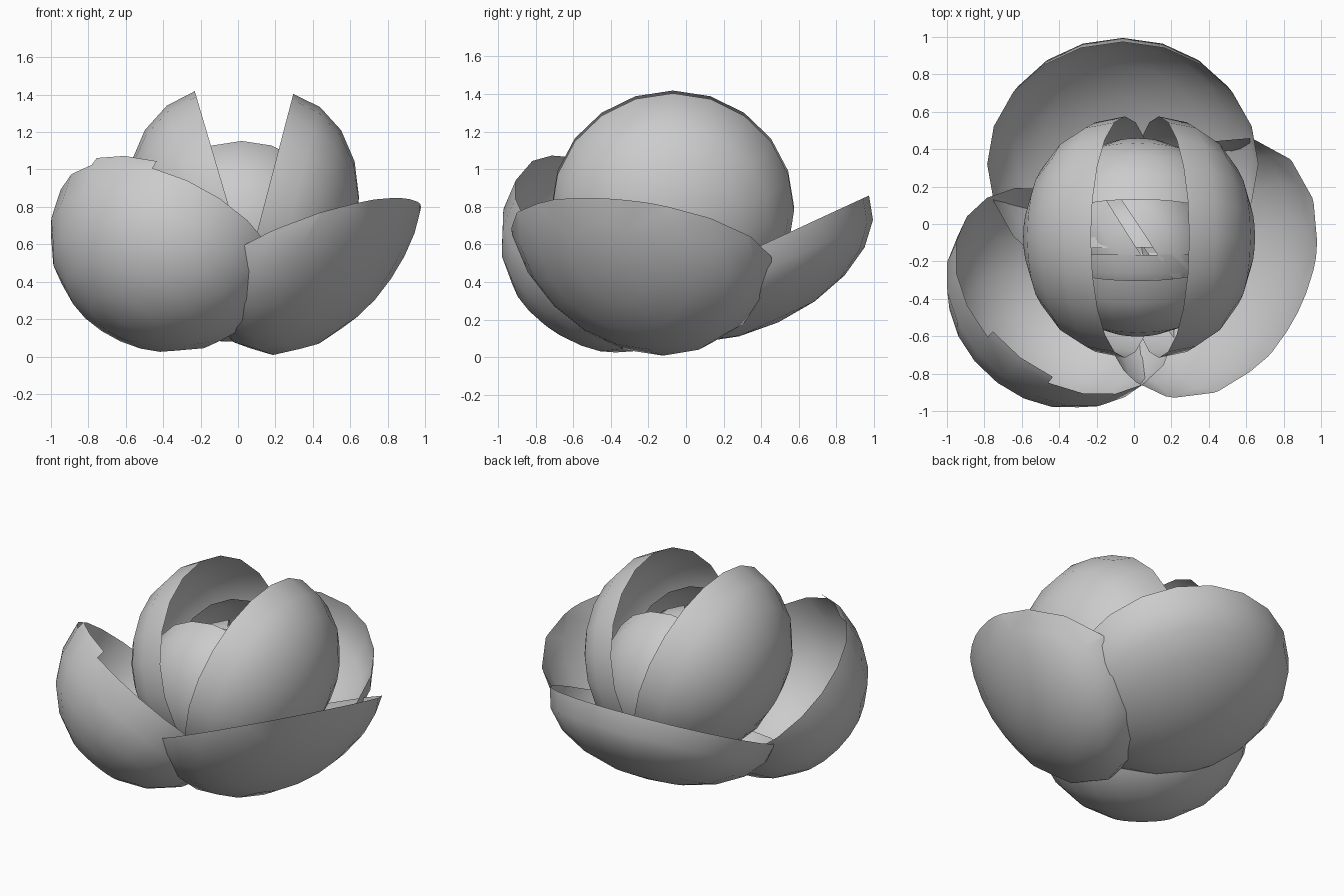
import bpy, bmesh
from math import sin, cos, radians, degrees, atan2
from mathutils import Matrix, Vector

if "Cube" in bpy.data.objects:
    bpy.data.objects.remove(bpy.data.objects["Cube"])


def axes(azimuth, tilt):
    """Columns: direction to the highest rim point, sideways, opening normal."""
    az, t = radians(azimuth), radians(tilt)
    u = Vector((cos(t) * cos(az), cos(t) * sin(az), sin(t)))
    s = Vector((-sin(az), cos(az), 0))
    return Matrix((u, s, u.cross(s))).transposed()


def cut_open(bm, co, no):
    bmesh.ops.bisect_plane(bm, geom=bm.verts[:] + bm.edges[:] + bm.faces[:],
                           plane_co=co, plane_no=no, clear_outer=True, dist=1e-4)


def petal(name, center, azimuth, tilt, radii, rim=None, torn=None):
    """Ellipsoid bowl, cut through its middle or along rim = (point, azimuth, tilt)."""
    bm = bmesh.new()
    bmesh.ops.create_uvsphere(bm, u_segments=20, v_segments=10, radius=1)
    if torn:
        bm.transform(Matrix.Rotation(radians(4), 4, 'Z'))
    if not rim:
        cut_open(bm, (0, 0, 0), (0, 0, 1))
    # ragged flap standing above the rim
    if torn:
        edges = []
        for e in bm.edges:
            if e.is_boundary:
                m = (e.verts[0].co + e.verts[1].co) / 2
                if torn[0] < degrees(atan2(m.y, m.x)) < torn[1]:
                    edges.append(e)
        res = bmesh.ops.extrude_edge_only(bm, edges=edges)
        for v in res["geom"]:
            if isinstance(v, bmesh.types.BMVert):
                v.co = Vector((v.co.x * 0.99, v.co.y * 0.99, 0.09))
    # place the bowl
    rot = axes(azimuth, tilt).to_4x4()
    bm.transform(Matrix.Translation(center) @ rot @ Matrix.Diagonal((*radii, 1)))
    if rim:
        cut_open(bm, rim[0], axes(rim[1], rim[2]).col[2])
    for f in bm.faces:
        f.smooth = True
    mesh = bpy.data.meshes.new(name)
    bm.to_mesh(mesh)
    bm.free()
    obj = bpy.data.objects.new(name, mesh)
    bpy.context.collection.objects.link(obj)


# wide open outer petals
petal("outer_petal_back", (-0.06, 0.32, 0.558), 90, 24.8, (0.72, 0.725, 0.41))
petal("outer_petal_right", (0.41, -0.235, 0.72), -27, 60, (0.78, 0.75, 0.45),
      rim=((0.35, -0.24, 0.58), -30, 25))
petal("outer_petal_left", (-0.368, -0.358, 0.63), 230, 41, (0.62, 0.66, 0.60), torn=(-14, 20))

# tall middle petals
petal("middle_petal_right", (0.132, -0.07, 0.78), 0, 75.3, (0.645, 0.645, 0.505))
petal("middle_petal_left", (-0.048, -0.07, 0.80), 180, 73.5, (0.645, 0.645, 0.535))

# inner petals at front and back
petal("inner_petal_front", (0.02, -0.17, 0.655), -90, 75, (0.515, 0.515, 0.425))
petal("inner_petal_back", (0.02, 0.00, 0.65), 90, 75, (0.51, 0.51, 0.455))

# closed heart of the bud
petal("bud_petal_right", (0.06, -0.09, 0.64), 33, 88, (0.43, 0.43, 0.34))
petal("bud_petal_left", (0.02, -0.11, 0.64), 213, 88, (0.43, 0.43, 0.34))
petal("bud_petal_front", (0.03, -0.15, 0.64), -90, 88, (0.43, 0.43, 0.32))
petal("bud_petal_back", (0.03, -0.14, 0.64), 90, 88, (0.42, 0.42, 0.34))
